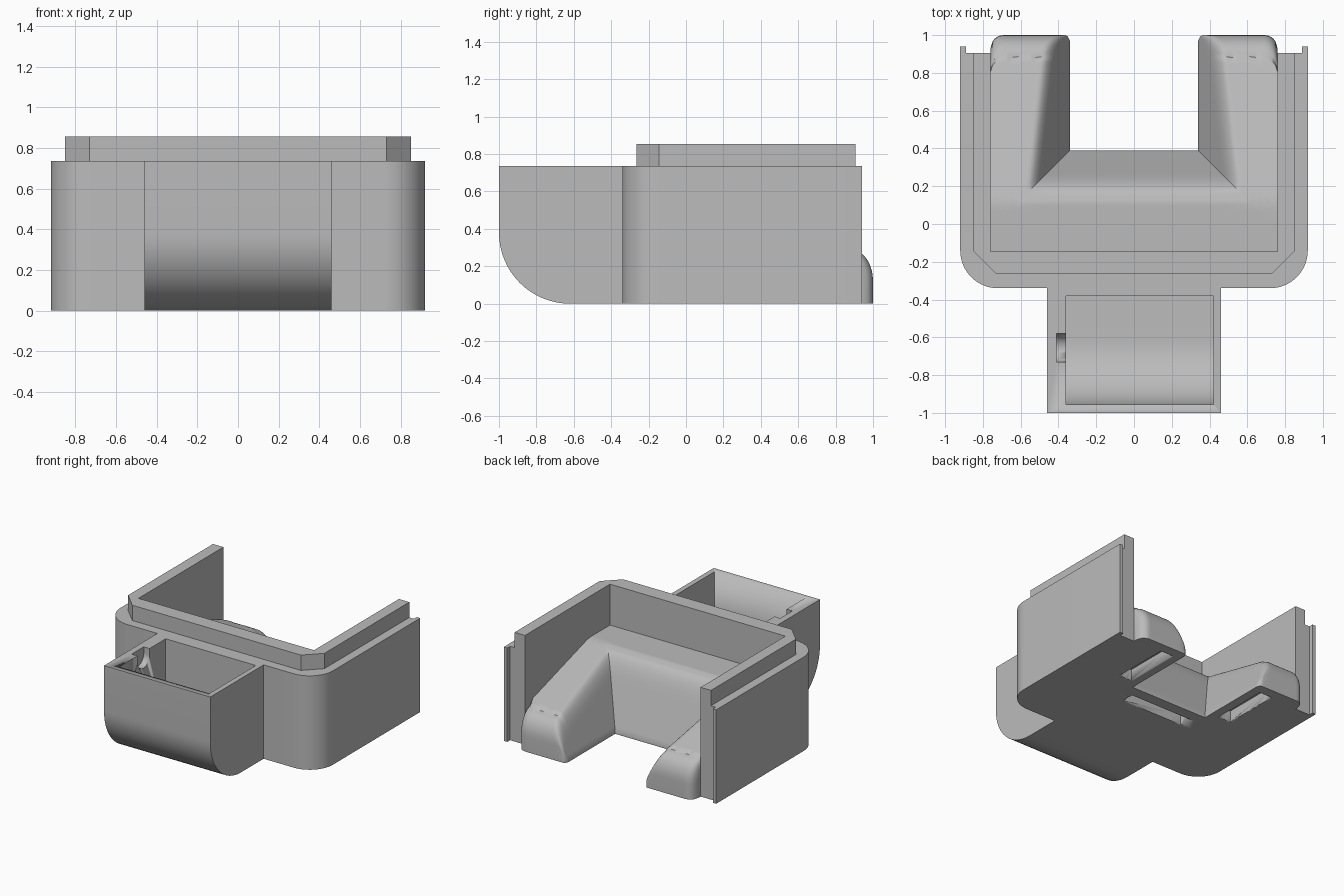
import bpy, bmesh, math

if "Cube" in bpy.data.objects:
    bpy.data.objects.remove(bpy.data.objects["Cube"], do_unlink=True)

grey = bpy.data.materials.new("matte_grey")
grey.use_nodes = True
grey.diffuse_color = (0.5, 0.5, 0.5, 1)
grey.node_tree.nodes["Principled BSDF"].inputs["Base Color"].default_value = (0.5, 0.5, 0.5, 1)


def finish(name, bm, angle=30):
    bmesh.ops.recalc_face_normals(bm, faces=bm.faces)
    mesh = bpy.data.meshes.new(name)
    bm.to_mesh(mesh)
    bm.free()
    obj = bpy.data.objects.new(name, mesh)
    bpy.context.collection.objects.link(obj)
    mesh.materials.append(grey)
    bpy.ops.object.select_all(action='DESELECT')
    obj.select_set(True)
    bpy.context.view_layer.objects.active = obj
    bpy.ops.object.shade_smooth_by_angle(angle=math.radians(angle))
    return obj


def extrude(name, outline, low, high, axis='Z'):
    """Prism from an outline: (x, y) along Z, or (y, z) along X."""
    bm = bmesh.new()
    place = (lambda a, b, h: (a, b, h)) if axis == 'Z' else (lambda a, b, h: (h, a, b))
    rings = [[bm.verts.new(place(a, b, h)) for a, b in outline] for h in (low, high)]
    n = len(outline)
    for ring in rings:
        bm.faces.new(ring)
    for i in range(n):
        j = (i + 1) % n
        bm.faces.new((rings[0][i], rings[0][j], rings[1][j], rings[1][i]))
    return finish(name, bm)


def rect(x0, x1, y0, y1):
    return [(x0, y0), (x1, y0), (x1, y1), (x0, y1)]


def arc(cx, cy, r, start, end, steps=16):
    angles = [math.radians(start + (end - start) * i / steps) for i in range(steps + 1)]
    return [(cx + r * math.cos(a), cy + r * math.sin(a)) for a in angles]


def mirrored(half):
    """Close a right-hand half outline with its mirror image."""
    return half + [(-x, y) for x, y in reversed(half)]


def cut(target, cutter):
    cutter.hide_render = True
    mod = target.modifiers.new("cut", 'BOOLEAN')
    mod.operation = 'DIFFERENCE'
    mod.solver = 'EXACT'
    mod.object = cutter
    bpy.ops.object.select_all(action='DESELECT')
    target.select_set(True)
    bpy.context.view_layer.objects.active = target
    bpy.ops.object.modifier_apply(modifier=mod.name)
    bpy.data.objects.remove(cutter, do_unlink=True)


# U-shaped outer wall with rounded front corners and thin rear flanges
inner = [(0.76, -0.145), (0.76, 0.905)]
flange = [(0.89, 0.905), (0.89, 0.94), (0.92, 0.94)]
wall = mirrored(inner + flange + arc(0.72, -0.14, 0.2, 0, -90))
extrude("outer_wall", wall, 0, 0.735)

# Raised inner lip with chamfered front corners
lip = mirrored(inner + [(0.85, 0.905), (0.85, -0.145), (0.73, -0.265)])
extrude("raised_lip", lip, 0.735, 0.855)

# Flat shelf behind the front wall
extrude("front_shelf", rect(-0.76, 0.76, -0.145, -0.03), 0, 0.535)


# U-shaped pad: steep around the notch, sloping down to two rounded ends
WIDTH, NOTCH_X, NOTCH_Y = 0.42, 0.34, 0.39


def smooth_min(a, b, k):
    h = max(k - abs(a - b), 0) / k
    return min(a, b) - h * h * k / 4


def tip(d):
    """Rear end of a horn, with rounded plan corners."""
    outer = max(0, d - WIDTH + 0.07)
    near = max(0, 0.03 - d)
    drop = 0.07 - math.sqrt(max(0, 0.07 ** 2 - outer ** 2))
    return 1 - drop - (0.03 - math.sqrt(max(0, 0.03 ** 2 - near ** 2)))


def pad_height(d, y):
    ramp = 0.535 - 0.3 * max(0, y - 0.115)
    u = y + 1 - tip(d)
    if u > 0.88:
        ramp = min(ramp, 0.12 + 0.17 * math.sqrt(max(0, 1 - ((u - 0.88) / 0.12) ** 2)))
    return max(0.02, smooth_min(0.02 + 2.7 * d, ramp, 0.12))


HORN, MID, LANES = 36, 8, 36
bm = bmesh.new()
tops, bottoms = [], []
for lane in range(LANES + 1):
    d = WIDTH * lane / LANES
    x, y0 = NOTCH_X + d, NOTCH_Y - d
    horn = []
    for i in range(HORN):
        t = 1 - (i / HORN) ** 1.6
        horn.append((x, y0 + (tip(d) - y0) * t))
    middle = [(x * (1 - 2 * i / MID), y0) for i in range(MID + 1)]
    path = horn + middle + [(-px, py) for px, py in reversed(horn)]
    tops.append([bm.verts.new((px, py, pad_height(d, py))) for px, py in path])
    bottoms.append([bm.verts.new((px, py, 0)) for px, py in path])
for rows in (tops, bottoms):
    for a, b in zip(rows, rows[1:]):
        for i in range(len(a) - 1):
            bm.faces.new((a[i], a[i + 1], b[i + 1], b[i]))
for row in (0, LANES):
    for i in range(len(tops[0]) - 1):
        bm.faces.new((tops[row][i], tops[row][i + 1], bottoms[row][i + 1], bottoms[row][i]))
for end in (0, -1):
    for k in range(LANES):
        bm.faces.new((tops[k][end], tops[k + 1][end], bottoms[k + 1][end], bottoms[k][end]))
pad = finish("curved_pad", bm, 35)

# Three shallow slots underneath the pad
for slot in (rect(0.41, 0.52, 0.46, 0.92), rect(-0.52, -0.41, 0.46, 0.92),
             rect(-0.27, 0.27, 0.2, 0.3)):
    cut(pad, extrude("slot_cutter", slot, -0.1, 0.09))

# Front box with a rounded lower front edge, hollowed from above
side = [(-0.335, 0), (-0.335, 0.735), (-1, 0.735)] + arc(-0.62, 0.38, 0.38, 180, 270)
box = extrude("front_box", side, -0.46, 0.46, 'X')
hollow = [(-0.38, 0.045), (-0.38, 0.9), (-0.955, 0.9)] + arc(-0.62, 0.38, 0.335, 180, 270)
cut(box, extrude("hollow_cutter", hollow, -0.36, 0.42, 'X'))

# Rounded cable notch inside the box's side wall
notch = [(-0.58, 0.9), (-0.73, 0.9)] + arc(-0.655, 0.685, 0.075, 180, 360)
cut(box, extrude("notch_cutter", notch, -0.41, -0.3, 'X'))
